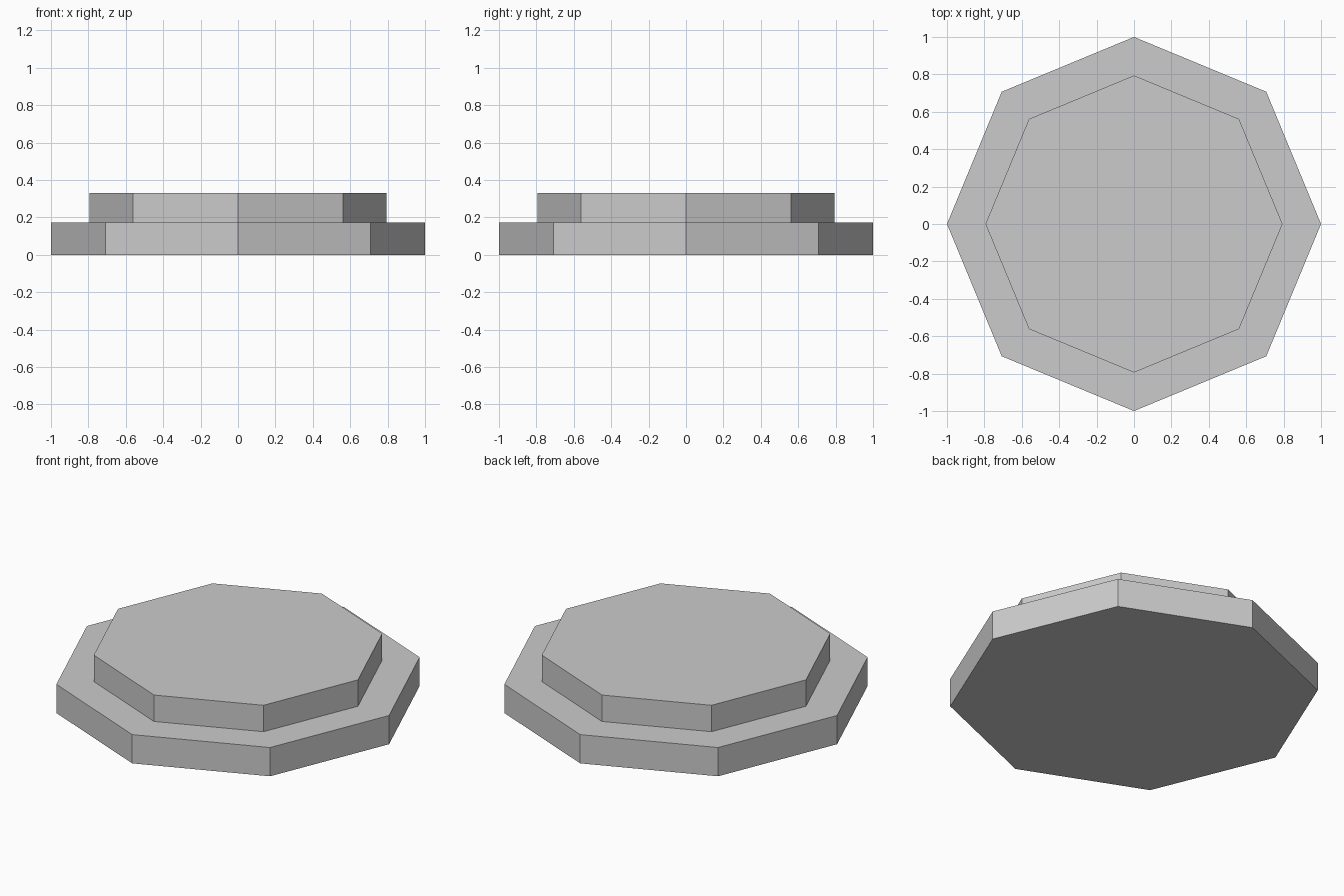
import bpy

cube = bpy.data.objects.get("Cube")
if cube:
    bpy.data.objects.remove(cube, do_unlink=True)

# Single plain grey for the whole model
grey = bpy.data.materials.new("light_grey")
grey.use_nodes = True
colour = (0.6, 0.6, 0.6, 1)
grey.diffuse_color = colour
grey.node_tree.nodes["Principled BSDF"].inputs["Base Color"].default_value = colour


def octagon_slab(name, radius, bottom, top):
    """Eight-sided flat slab with corners on the x and y axes."""
    bpy.ops.mesh.primitive_cylinder_add(
        vertices=8, radius=radius, depth=top - bottom,
        location=(0, 0, (bottom + top) / 2))
    slab = bpy.context.object
    slab.name = name
    slab.data.materials.append(grey)
    return slab


# Wide lower step and narrower upper step
octagon_slab("lower_step", 1.0, 0.0, 0.172)
octagon_slab("upper_step", 0.794, 0.172, 0.33)
